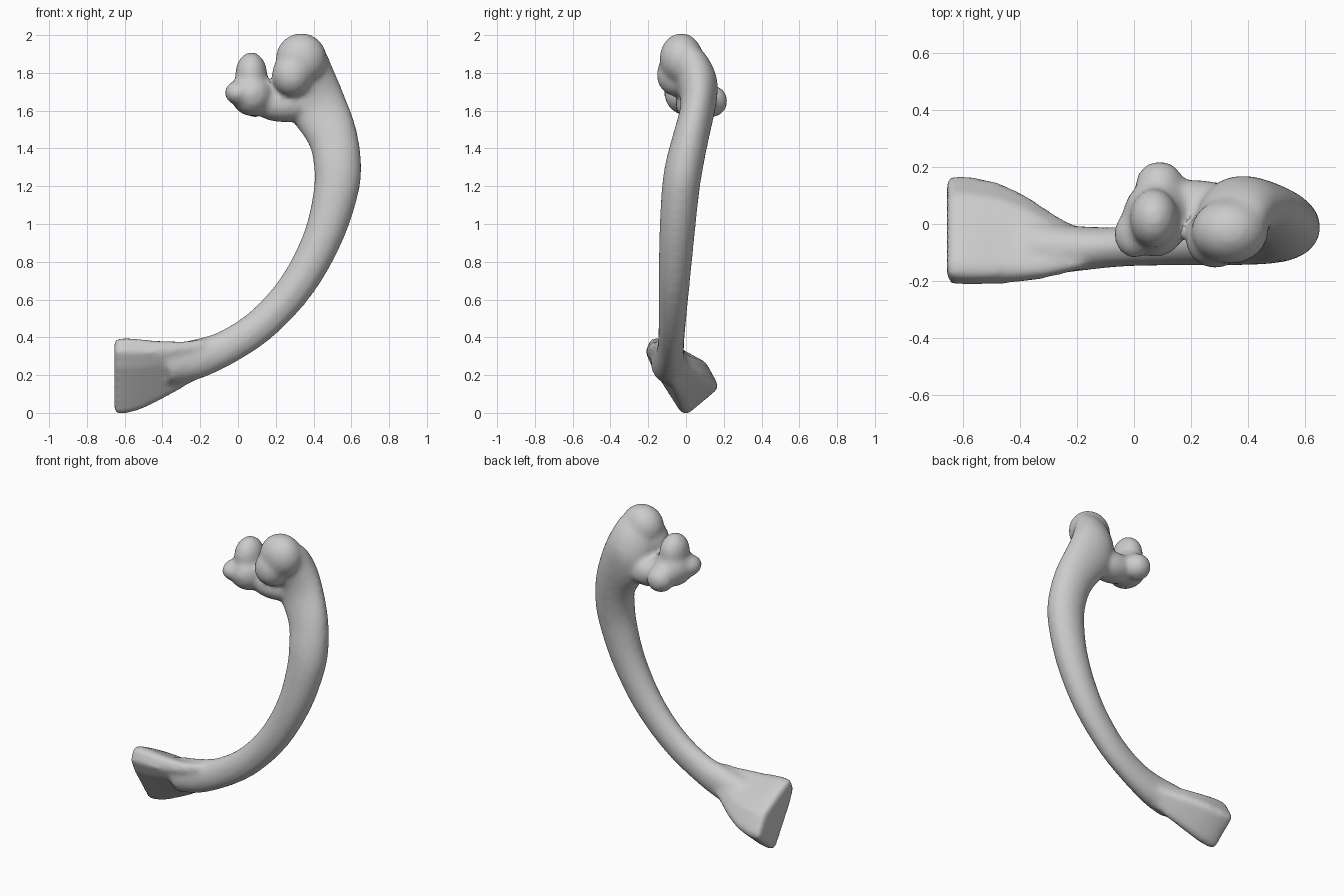
import bpy, bmesh, math
from mathutils import Vector, Matrix

cube = bpy.data.objects.get("Cube")
if cube:
    bpy.data.objects.remove(cube)

bm = bmesh.new()


def loft(rings):
    """Closed tube through rings with equal point counts."""
    vs = [[bm.verts.new(p) for p in ring] for ring in rings]
    n = len(vs[0])
    for a, b in zip(vs, vs[1:]):
        for i in range(n):
            j = (i + 1) % n
            bm.faces.new((a[i], a[j], b[j], b[i]))
    bm.faces.new(vs[0][::-1])
    bm.faces.new(vs[-1])


def smooth_rows(rows, steps=4):
    """Catmull-Rom interpolation of station rows."""
    out = []
    for k in range(len(rows) - 1):
        p = [rows[max(k - 1, 0)], rows[k], rows[k + 1], rows[min(k + 2, len(rows) - 1)]]
        for s in range(steps):
            t = s / steps
            out.append([0.5 * (2 * b + (c - a) * t + (2 * a - 5 * b + 4 * c - d) * t * t
                               + (3 * b - a - 3 * c + d) * t ** 3)
                        for a, b, c, d in zip(*p)])
    return out + [rows[-1]]


def ellipsoid(centre, radii, tilt=0):
    m = (Matrix.Translation(centre) @ Matrix.Rotation(tilt, 4, 'Y')
         @ Matrix.Diagonal((*radii, 1)))
    bmesh.ops.create_icosphere(bm, subdivisions=4, radius=1, matrix=m)


# Curved shaft: outer x, outer z, inner x, inner z, lowest y, highest y
shaft = [
    (-.36, .15, -.38, .36, -.19, .02),
    (-.20, .18, -.23, .39, -.168, -.005),
    (.00, .275, -.09, .435, -.15, -.01),
    (.20, .415, .08, .55, -.145, .0),
    (.40, .635, .235, .73, -.145, .02),
    (.55, .90, .35, .96, -.142, .045),
    (.635, 1.15, .40, 1.18, -.13, .07),
    (.653, 1.32, .40, 1.32, -.11, .095),
    (.625, 1.51, .37, 1.43, -.07, .125),
    (.56, 1.69, .28, 1.56, -.03, .158),
    (.505, 1.82, .24, 1.67, -.05, .168),
    (.46, 1.92, .22, 1.77, -.09, .13),
    (.41, 1.97, .23, 1.87, -.11, .07),
]
rings = []
for ox, oz, ix, iz, y0, y1 in smooth_rows(shaft):
    mid = Vector(((ox + ix) / 2, (y0 + y1) / 2, (oz + iz) / 2))
    across = Vector(((ox - ix) / 2, 0, (oz - iz) / 2))
    depth = Vector((0, (y1 - y0) / 2, 0))
    rings.append([mid + across * math.cos(a) + depth * math.sin(a)
                  for a in (math.tau * i / 24 for i in range(24))])
loft(rings)

# Flared flat end: one slanted outline fitted to a shrinking box
outline = [(.08, 1), (0, .82), (.1, .6), (.3, .3), (.5, 0), (.6, 0),
           (1, .32), (1, .4), (.84, .68), (.5, .86), (.2, 1)]
# x, lowest y, highest y, lowest z, highest z
flare = [
    (-.655, -.21, .165, .0, .39),
    (-.58, -.215, .165, .0, .395),
    (-.48, -.212, .145, .035, .385),
    (-.38, -.205, .10, .085, .38),
    (-.28, -.185, .035, .14, .38),
    (-.18, -.16, -.02, .20, .39),
]
loft([[(x, y0 + u * (y1 - y0), z0 + v * (z1 - z0)) for u, v in outline]
      for x, y0, y1, z0, z1 in smooth_rows(flare)])

# Large head curling forward
ellipsoid((.335, -.025, 1.875), (.135, .115, .135), .3)
ellipsoid((.285, -.05, 1.79), (.105, .105, .115))

# Small knuckle beside it, with its neck
ellipsoid((.07, .02, 1.79), (.085, .105, .12))
ellipsoid((.075, .02, 1.69), (.115, .135, .12))
ellipsoid((-.0, -.035, 1.695), (.07, .085, .065))
ellipsoid((.09, .135, 1.65), (.085, .085, .085))
ellipsoid((.22, .05, 1.635), (.17, .105, .095), .12)

bmesh.ops.recalc_face_normals(bm, faces=bm.faces)
mesh = bpy.data.meshes.new("curved_bone")
bm.to_mesh(mesh)
bm.free()
bone = bpy.data.objects.new("curved_bone", mesh)
bpy.context.collection.objects.link(bone)

# Fuse the parts into one soft skin
remesh = bone.modifiers.new("fuse", 'REMESH')
remesh.mode = 'VOXEL'
remesh.voxel_size = 0.016
remesh.use_smooth_shade = True
soften = bone.modifiers.new("soften", 'SMOOTH')
soften.factor = 0.5
soften.iterations = 8

grey = bpy.data.materials.new("bone_grey")
grey.use_nodes = True
colour = (.6, .6, .6, 1)
grey.diffuse_color = colour
grey.node_tree.nodes["Principled BSDF"].inputs["Base Color"].default_value = colour
mesh.materials.append(grey)

bpy.context.view_layer.objects.active = bone
bone.select_set(True)
for name in ("fuse", "soften"):
    bpy.ops.object.modifier_apply(modifier=name)
bpy.ops.object.shade_smooth_by_angle(angle=math.radians(40))
